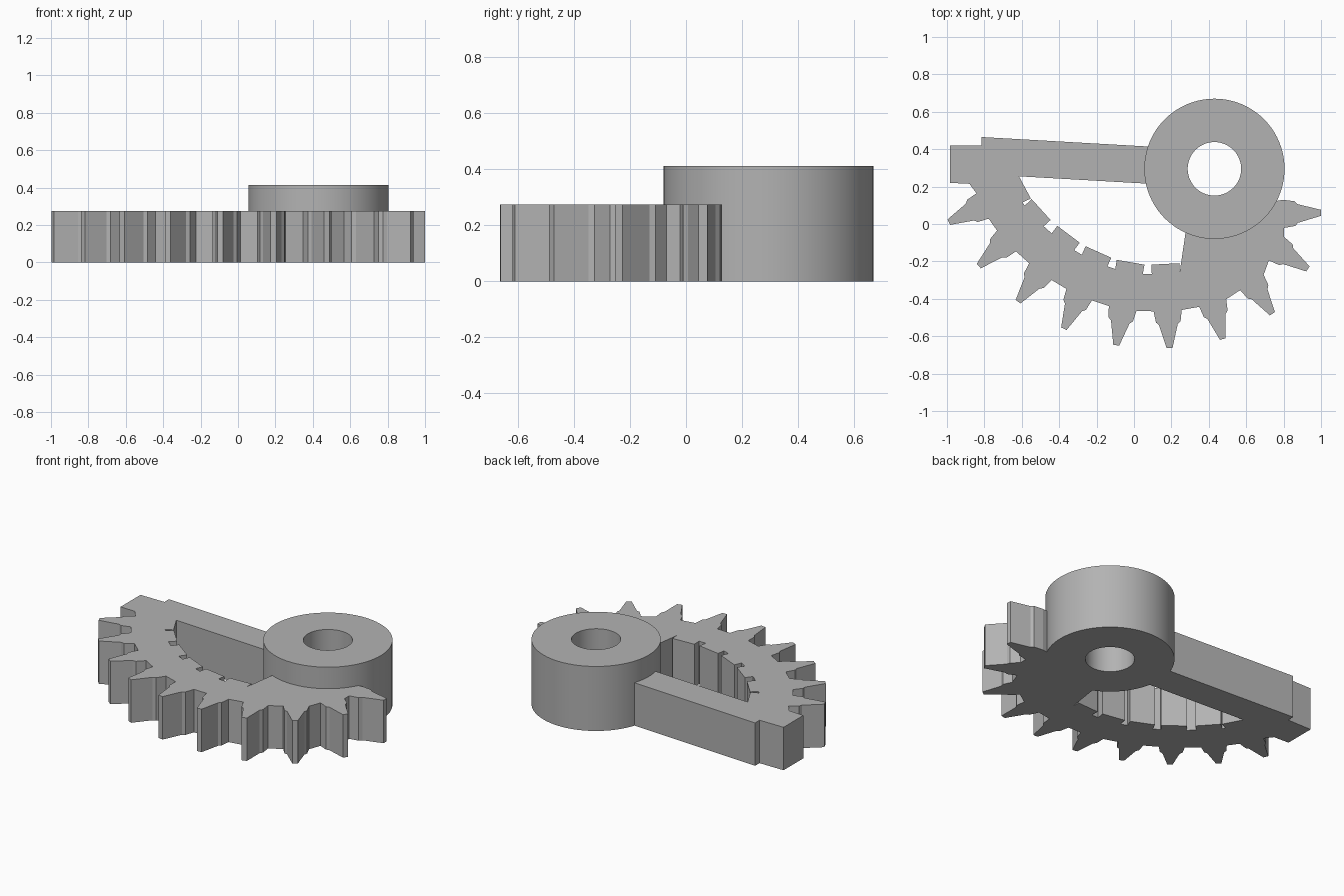
import bpy
import bmesh
from math import cos, sin, pi
from mathutils import Vector

cube = bpy.data.objects.get("Cube")
if cube:
    bpy.data.objects.remove(cube, do_unlink=True)

# One plain grey for the whole part
GREY = (0.45, 0.45, 0.45, 1)
grey = bpy.data.materials.new("plain_grey")
grey.use_nodes = True
grey.diffuse_color = GREY
grey.node_tree.nodes["Principled BSDF"].inputs["Base Color"].default_value = GREY


def add_object(name, bm):
    bmesh.ops.recalc_face_normals(bm, faces=bm.faces)
    mesh = bpy.data.meshes.new(name)
    bm.to_mesh(mesh)
    bm.free()
    mesh.materials.append(grey)
    obj = bpy.data.objects.new(name, mesh)
    bpy.context.collection.objects.link(obj)
    return obj


def extrude_outline(name, points, height):
    bm = bmesh.new()
    base = bm.faces.new([bm.verts.new((p[0], p[1], 0)) for p in points])
    top = bmesh.ops.extrude_face_region(bm, geom=[base], use_keep_orig=True)["geom"]
    moved = [v for v in top if isinstance(v, bmesh.types.BMVert)]
    bmesh.ops.translate(bm, vec=(0, 0, height), verts=moved)
    return add_object(name, bm)


def stamp(tooth, profile):
    """Place (across, depth) profile points at a tooth tip."""
    tip, aim = Vector(tooth[0]), Vector(tooth[1]).normalized()
    across = Vector((-aim.y, aim.x))
    return [tip + across * u - aim * d for u, d in profile]


# Teeth from left to right: tip centre and pointing direction
TEETH = [
    ((-0.99, 0.01), (-0.9, -0.43)),
    ((-0.83, -0.225), (-0.74, -0.67)),
    ((-0.62, -0.415), (-0.6, -0.8)),
    ((-0.375, -0.56), (-0.41, -0.91)),
    ((-0.095, -0.648), (-0.17, -0.98)),
    ((0.19, -0.663), (0.05, -1)),
    ((0.475, -0.615), (0.27, -0.96)),
    ((0.74, -0.48), (0.55, -0.84)),
    ((0.93, -0.24), (0.84, -0.54)),
    ((1.0, 0.06), (1, 0.03)),
]
HALF = [(0.075, 0.2), (0.066, 0.14), (0.05, 0.125), (0.016, 0)]
OUTER = [(-u, d) for u, d in HALF] + HALF[::-1]
INNER = [(0.075, 0.4), (0.075, 0.45), (-0.075, 0.45), (-0.075, 0.4)]

# Arm and toothed sector in one outline
outline = [(0.15, 0.41), (-0.815, 0.465), (-0.815, 0.42), (-0.985, 0.42),
           (-0.985, 0.22), (-0.88, 0.215)]
for tooth in TEETH:
    outline += stamp(tooth, OUTER)
outline += [(0.6, 0.1), (0.43, 0.03), (0.275, -0.05), (0.25, -0.22)]
for tooth in reversed(TEETH[1:6]):
    outline += stamp(tooth, INNER)
outline += stamp(TEETH[0], INNER[:2])
outline += [(-0.615, 0.255), (0.12, 0.213)]
extrude_outline("toothed_sector_and_arm", outline, 0.275)

# Hub: a bored cylinder made from four rings
SIDES = 80
bm = bmesh.new()
rings = []
for radius, z in [(0.375, 0), (0.375, 0.413), (0.143, 0.413), (0.143, 0)]:
    rings.append([bm.verts.new((0.43 + radius * cos(2 * pi * i / SIDES),
                                0.295 + radius * sin(2 * pi * i / SIDES), z))
                  for i in range(SIDES)])
for a, b in zip(rings, rings[1:] + rings[:1]):
    for i in range(SIDES):
        j = (i + 1) % SIDES
        bm.faces.new((a[i], a[j], b[j], b[i]))
hub = add_object("hub", bm)
bpy.ops.object.select_all(action="DESELECT")
hub.select_set(True)
bpy.context.view_layer.objects.active = hub
bpy.ops.object.shade_smooth_by_angle(angle=0.6)
